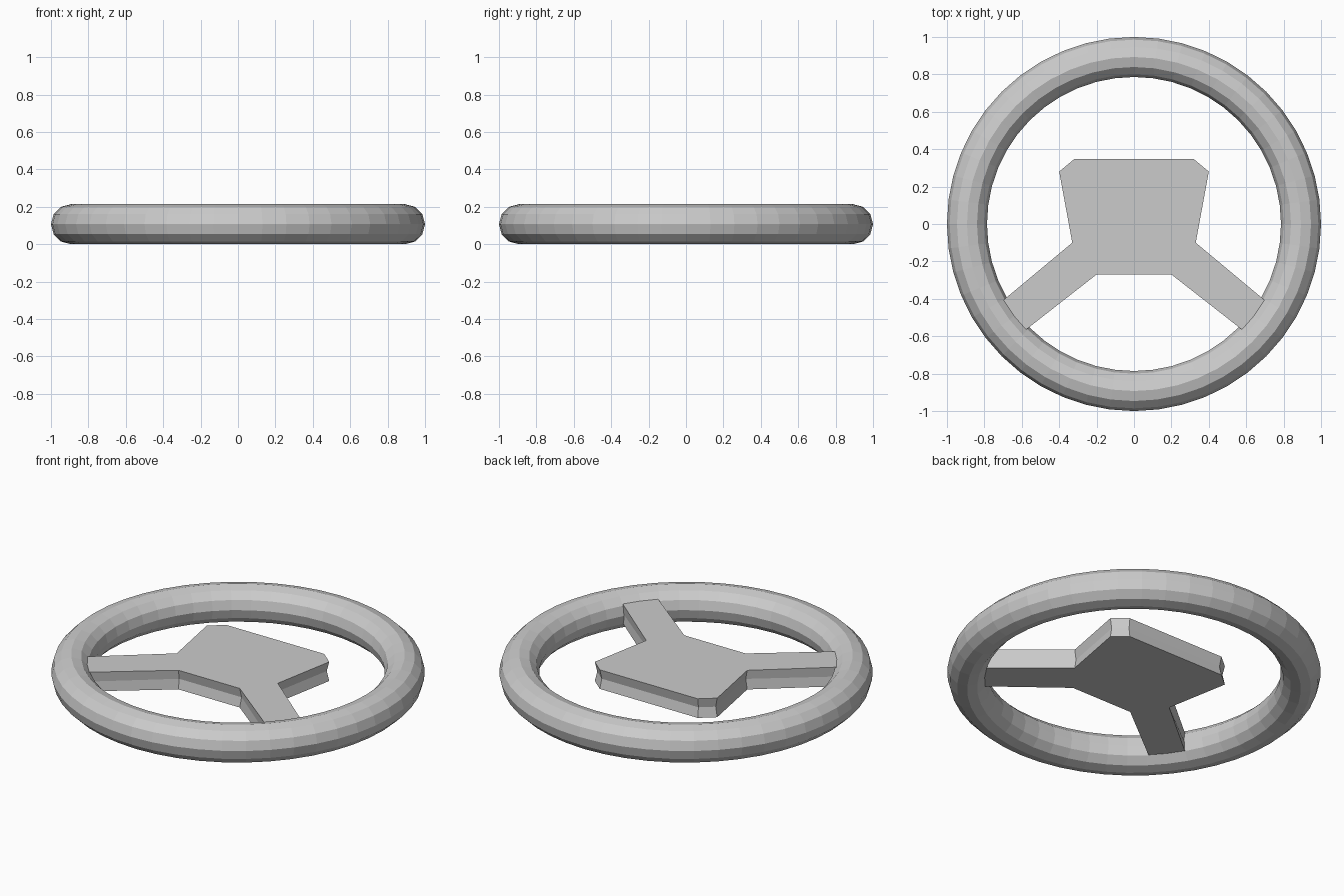
import bpy, bmesh
from mathutils import Vector

if "Cube" in bpy.data.objects:
    bpy.data.objects.remove(bpy.data.objects["Cube"])

# Round rim
R, r = 0.893, 0.107
bpy.ops.mesh.primitive_torus_add(major_radius=R, minor_radius=r, major_segments=48,
                                 minor_segments=12, location=(0, 0, r))
bpy.context.object.name = "rim"

# Hub and spokes outline: right half (x, y, side groove depth), then mirrored
half = [(0.20, -0.27, 0.012), (0.63, -0.606, 0), (0.75, -0.45, 0),
        (0.33, -0.10, 0.012), (0.40, 0.28, 0.012), (0.32, 0.347, 0.012)]
outline = half + [(-x, y, d) for x, y, d in reversed(half)]
n = len(outline)


def inset_point(i):
    """Outline point moved inwards, so the sides are slightly concave."""
    p = Vector(outline[i][:2])
    a = (p - Vector(outline[i - 1][:2])).normalized()
    b = (Vector(outline[(i + 1) % n][:2]) - p).normalized()
    na, nb = Vector((-a.y, a.x)), Vector((-b.y, b.x))
    return p + (na + nb) / (1 + na.dot(nb)) * outline[i][2]


# Three stacked loops: bottom, pinched middle, top
bm = bmesh.new()
loops = []
for z, pinched in ((0.055, False), (0.112, True), (0.168, False)):
    pts = [inset_point(i) if pinched else outline[i][:2] for i in range(n)]
    loops.append([bm.verts.new((x, y, z)) for x, y in pts])
for lo, hi in zip(loops, loops[1:]):
    for i in range(n):
        j = (i + 1) % n
        bm.faces.new((lo[i], lo[j], hi[j], hi[i]))
bm.faces.new(loops[-1])
bm.faces.new(loops[0][::-1])
bmesh.ops.recalc_face_normals(bm, faces=bm.faces)
mesh = bpy.data.meshes.new("hub_and_spokes")
bm.to_mesh(mesh)
bm.free()
bpy.context.collection.objects.link(bpy.data.objects.new("hub_and_spokes", mesh))
